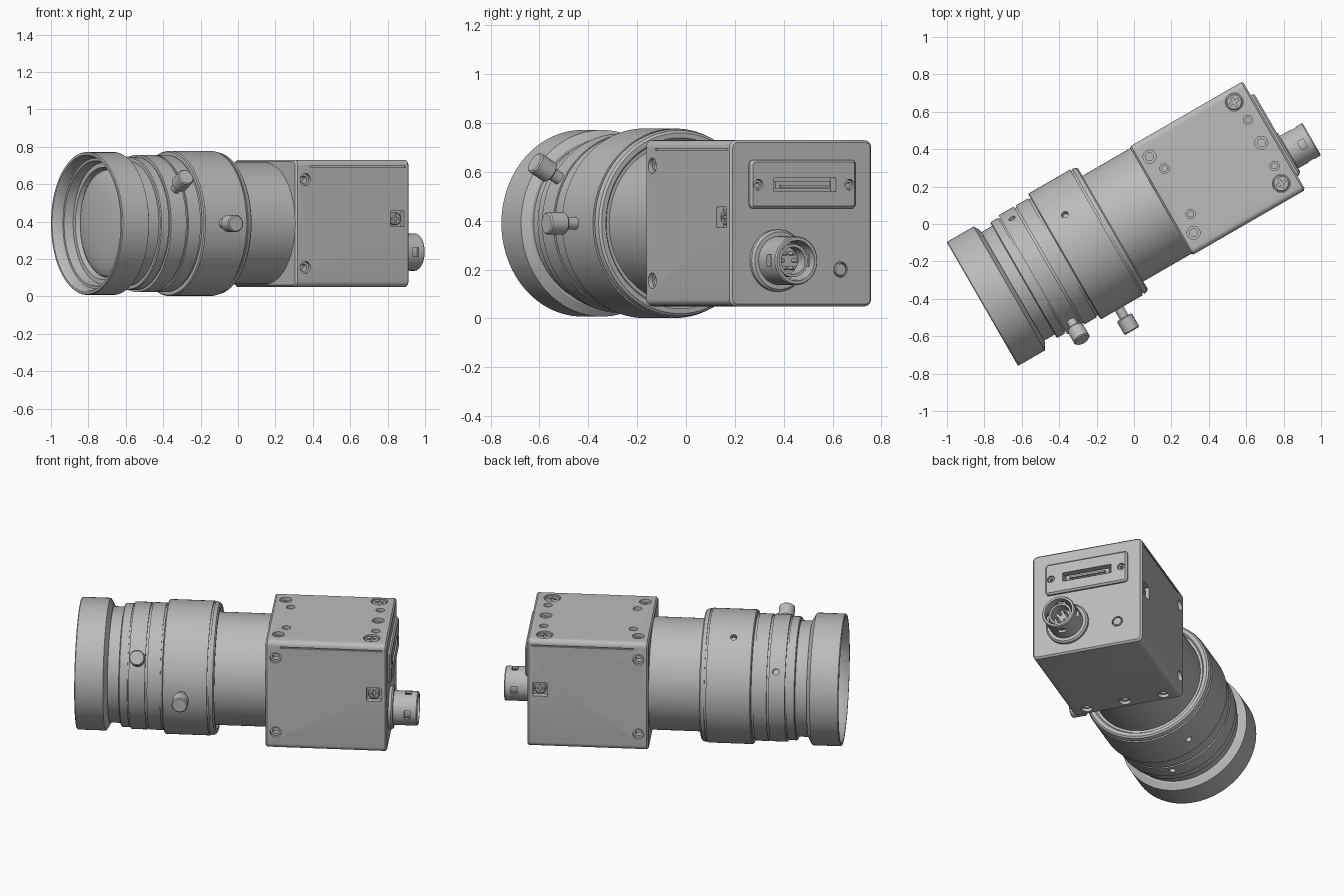
import bpy, bmesh
from math import radians, sin, cos, pi
from mathutils import Matrix, Vector

if "Cube" in bpy.data.objects:
    bpy.data.objects.remove(bpy.data.objects["Cube"])

# One satin grey for the whole camera
grey = bpy.data.materials.new("satin_grey")
grey.use_nodes = True
COLOUR = (0.5, 0.5, 0.5, 1)
grey.diffuse_color = COLOUR
grey.node_tree.nodes["Principled BSDF"].inputs["Base Color"].default_value = COLOUR

# Everything is modelled along the lens axis (+x to the rear), then turned
WORLD = Matrix.Rotation(radians(30), 4, "Z") @ Matrix.Translation((0, 0.035, 0.39))
ID = Matrix.Identity(4)
UP, DOWN, REAR = Vector((0, 0, 1)), Vector((0, 0, -1)), Vector((1, 0, 0))
HALF_W, HALF_H, BACK = 0.335, 0.34, 0.885
parts = []


def finish(bm, name, place):
    bmesh.ops.recalc_face_normals(bm, faces=bm.faces[:])
    mesh = bpy.data.meshes.new(name)
    bm.to_mesh(mesh)
    bm.free()
    mesh.materials.append(grey)
    ob = bpy.data.objects.new(name, mesh)
    bpy.context.scene.collection.objects.link(ob)
    ob.matrix_world = WORLD @ place
    if name == "cutter":
        ob.hide_render = True
    else:
        parts.append(ob)
    return ob


def at(pos, normal):
    """Placement whose local x axis points along normal."""
    turn = REAR.rotation_difference(Vector(normal)).to_matrix().to_4x4()
    return Matrix.Translation(pos) @ turn


def lathe(name, profile, place=ID, steps=32):
    """Revolve (x, radius) points about the local x axis."""
    bm = bmesh.new()
    vs = [bm.verts.new((x, 0, r)) for x, r in profile]
    es = [bm.edges.new(pair) for pair in zip(vs, vs[1:])]
    bmesh.ops.spin(bm, geom=vs + es, cent=(0, 0, 0), axis=(1, 0, 0),
                   angle=2 * pi, steps=steps, use_duplicate=False)
    bmesh.ops.remove_doubles(bm, verts=bm.verts[:], dist=1e-5)
    return finish(bm, name, place)


def rod(name, r, start, end, place, chamfer=0.0, steps=32):
    return lathe(name, [(start, 0), (start, r), (end - chamfer, r),
                        (end, r - chamfer), (end, 0)] if chamfer else
                 [(start, 0), (start, r), (end, r), (end, 0)], place, steps)


def block(name, centre, size, place=ID, corner=0.0, rim=0.0):
    """Box with rounded lengthwise edges and chamfered end rims."""
    bm = bmesh.new()
    bmesh.ops.create_cube(bm, size=1, matrix=Matrix.Translation(centre)
                          @ Matrix.Diagonal((*size, 1)))
    if corner:
        long_edges = [e for e in bm.edges
                      if abs(e.verts[0].co.x - e.verts[1].co.x) > size[0] / 2]
        bmesh.ops.bevel(bm, geom=long_edges, offset=corner, segments=5,
                        profile=0.5, affect="EDGES")
    if rim:
        bm.normal_update()
        ends = [e for e in bm.edges
                if sum(abs(f.normal.x) > 0.99 for f in e.link_faces) == 1]
        bmesh.ops.bevel(bm, geom=ends, offset=rim, segments=1, affect="EDGES")
    return finish(bm, name, place)


def cut(target, cutters):
    bpy.context.view_layer.objects.active = target
    for c in cutters:
        mod = target.modifiers.new("cut", "BOOLEAN")
        mod.operation, mod.solver, mod.object = "DIFFERENCE", "EXACT", c
        bpy.ops.object.modifier_apply(modifier=mod.name)
        bpy.data.objects.remove(c)


def hole(place, r):
    """Stepped screw hole cutter."""
    return lathe("cutter", [(0.02, 0), (0.02, r), (-0.02, r), (-0.02, r * 0.6),
                            (-0.06, r * 0.6), (-0.06, 0)], place, 24)


def cross_screw(name, place, r, sink):
    head = rod(name, r, -sink - 0.03, -sink, place, 0.006, 24)
    cut(head, [block("cutter", (-sink, 0, 0), size, place)
               for size in ((0.02, r * 1.2, r * 0.28), (0.02, r * 0.28, r * 1.2))])


# Lens: hood, neck, focus rings, iris ring and rear barrel in one profile
lens = lathe("lens_barrel", [
    (-0.785, 0), (-0.785, 0.29), (-0.81, 0.3), (-0.81, 0.325), (-0.86, 0.335),
    (-0.86, 0.348), (-0.908, 0.36), (-0.916, 0.366), (-0.916, 0.378),
    (-0.911, 0.382), (-0.75, 0.382), (-0.728, 0.345), (-0.728, 0.335),
    (-0.662, 0.335), (-0.662, 0.352), (-0.657, 0.357), (-0.612, 0.357),
    (-0.612, 0.35), (-0.604, 0.35), (-0.604, 0.367), (-0.51, 0.367),
    (-0.51, 0.357), (-0.498, 0.357), (-0.498, 0.367), (-0.422, 0.367),
    (-0.422, 0.36), (-0.41, 0.36), (-0.41, 0.382), (-0.404, 0.388),
    (-0.15, 0.388), (-0.15, 0.378), (-0.14, 0.378), (-0.14, 0.386),
    (-0.118, 0.38), (-0.11, 0.37), (-0.11, 0.35), (-0.125, 0.34),
    (-0.125, 0.326), (0.2, 0.326), (0.2, 0)], steps=96)

# Domed front glass
dome = [(-0.785 - 0.05 * cos(t * pi / 16), 0.285 * sin(t * pi / 16)) for t in range(9)]
lathe("front_glass", dome + [(-0.775, 0.285), (-0.775, 0)], steps=64)

# Each ring has three radial holes; one of each set carries a thumbscrew
cutters = []
for x, angles, thumb, surface, tip, label in (
        (-0.55, (30, 270), 150, 0.367, 0.5, "focus"),
        (-0.295, (60, 300), 180, 0.388, 0.525, "iris")):
    def radial(deg, r):
        n = Vector((0, cos(radians(deg)), sin(radians(deg))))
        return at(Vector((x, 0, 0)) + n * r, n)
    cutters += [rod("cutter", 0.019, -0.03, 0.03, radial(a, surface), steps=20)
                for a in angles]
    base = radial(thumb, 0)
    lathe(label + "_thumbscrew",
          [(surface - 0.03, 0), (surface - 0.03, 0.026), (tip - 0.085, 0.026),
           (tip - 0.085, 0.04), (tip - 0.079, 0.046), (tip - 0.006, 0.046),
           (tip, 0.04), (tip, 0)], base, 28)
cut(lens, cutters)

# Camera housing
body = block("camera_body", (0.535, 0, 0), (0.7, 2 * HALF_W, 2 * HALF_H),
             corner=0.03, rim=0.01)

# Mounting holes on the top and underside
top_screws = [(0.79, 0.262), (0.79, -0.241)]
top_holes = [(0.252, 0.235, 0.035), (0.252, -0.235, 0.035), (0.289, 0.14, 0.025),
             (0.289, -0.14, 0.025), (0.806, 0.142, 0.025), (0.806, -0.142, 0.025),
             (0.806, 0, 0.035)]
low_holes = [(0.245, 0.235, 0.032), (0.245, -0.235, 0.032), (0.25, 0, 0.035)]
cutters = [hole(at((x, y, HALF_H), UP), r) for x, y, r in top_holes]
cutters += [hole(at((x, y, -HALF_H), DOWN), r) for x, y, r in low_holes]
cutters += [rod("cutter", 0.048, -0.02, 0.02, at((x, y, HALF_H), UP))
            for x, y in top_screws]

# Side holes, screw pockets and cover seams, the same left and right
for s in (-1, 1):
    for z in (-0.235, 0.235):
        cutters.append(hole(at((0.243, s * HALF_W, z), (0, s, 0)), 0.032))
    cutters.append(block("cutter", (0.81, s * HALF_W, 0.025), (0.085, 0.07, 0.085)))
    cutters.append(block("cutter", (0.565, s * HALF_W, 0.302), (0.59, 0.02, 0.008)))


# Openings in the rear panel
def socket_cutters():
    return [block("cutter", (0.9, 0.005, 0.158), (0.08, 0.295, 0.055))] + [
        rod("cutter", 0.022, -0.06, 0.04, at((BACK, y, 0.158), REAR), steps=20)
        for y in (-0.215, 0.215)]


cutters += socket_cutters()
cutters.append(rod("cutter", 0.032, -0.012, 0.02, at((BACK, 0.185, -0.19), REAR)))
cut(body, cutters)

for i, (x, y) in enumerate(top_screws):
    cross_screw("top_screw_%d" % (i + 1), at((x, y, HALF_H), UP), 0.044, 0.006)
for s, side in ((-1, "right"), (1, "left")):
    cross_screw(side + "_pocket_screw", at((0.81, s * HALF_W, 0.025), (0, s, 0)),
                0.034, 0.014)

# Data socket plate with its contact tongue and jack screws
plate = block("socket_plate", (0.885, 0, 0.16), (0.04, 0.5, 0.2), corner=0.02, rim=0.01)
cut(plate, socket_cutters())
block("socket_shell", (0.872, 0.005, 0.158), (0.03, 0.26, 0.03))
block("socket_tongue", (0.885, 0.005, 0.152), (0.03, 0.22, 0.01))
for y in (-0.215, 0.215):
    lathe("jack_nut", [(0.86, 0.01), (0.895, 0.01), (0.895, 0.019), (0.86, 0.019),
                       (0.86, 0.01)], Matrix.Translation((0, y, 0.158)), 20)

# Round power connector: flange and slotted tube, then its insert
plug = Matrix.Translation((0, -0.117, -0.153))
tube = lathe("power_connector", [
    (0.87, 0), (0.87, 0.127), (0.9, 0.127), (0.91, 0.118), (0.91, 0.1),
    (1.044, 0.1), (1.05, 0.095), (1.05, 0.083), (0.93, 0.083), (0.93, 0)], plug, 48)
cut(tube, [block("cutter", (0.993, 0, 0), (0.035, 0.3, 0.05), plug),
           block("cutter", (0.993, 0, 0), (0.035, 0.05, 0.3), plug)])
lathe("connector_insert", [(0.92, 0), (0.92, 0.068), (1.02, 0.068), (1.02, 0.056),
                           (0.96, 0.056), (0.96, 0)], plug, 40)
for k in range(6):
    a = k * pi / 3
    rod("contact_pin", 0.008, 0.95, 1.0, plug @ Matrix.Translation(
        (0, 0.034 * cos(a), 0.034 * sin(a))), 0.003, 12)

# Status lamp
rod("status_lamp", 0.027, -0.02, 0.002, at((BACK, 0.185, -0.19), REAR), 0.004)

# Smooth turned surfaces, crisp machined edges
bpy.ops.object.select_all(action="DESELECT")
for ob in parts:
    ob.select_set(True)
bpy.context.view_layer.objects.active = body
bpy.ops.object.shade_smooth_by_angle(angle=radians(25))
